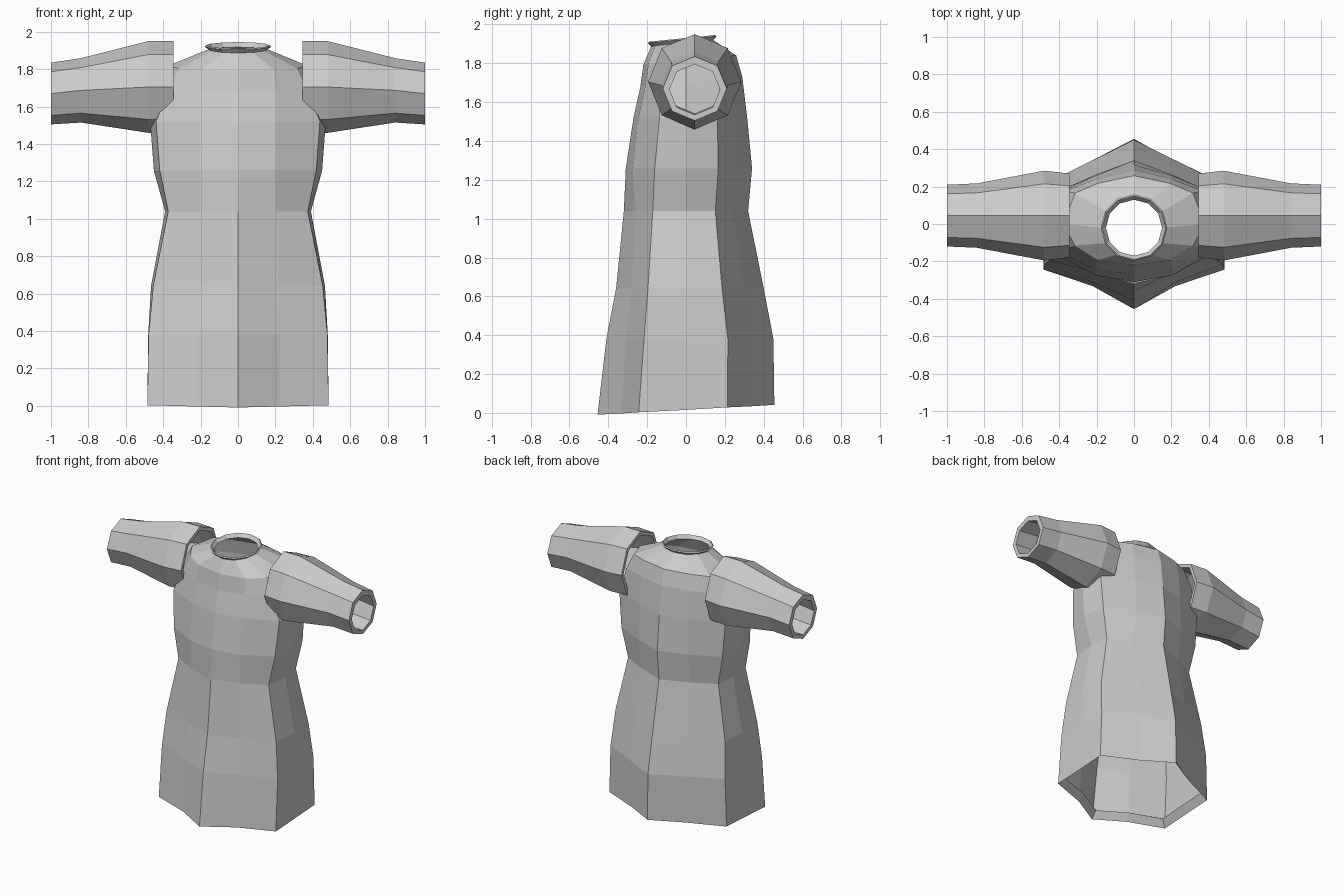
import bpy, bmesh
from math import sin, cos, pi

old = bpy.data.objects.get("Cube")
if old:
    bpy.data.objects.remove(old, do_unlink=True)

cloth = bpy.data.materials.new("light_grey_cloth")
cloth.use_nodes = True
GREY = (0.6, 0.6, 0.6, 1)
cloth.diffuse_color = GREY
cloth.node_tree.nodes["Principled BSDF"].inputs["Base Color"].default_value = GREY


def loft(name, rings):
    """Skin a list of equal closed rings with quads."""
    bm = bmesh.new()
    loops = [[bm.verts.new(p) for p in ring] for ring in rings]
    n = len(loops[0])
    for a, b in zip(loops, loops[1:]):
        for i in range(n):
            j = (i + 1) % n
            bm.faces.new((a[i], a[j], b[j], b[i]))
    bmesh.ops.recalc_face_normals(bm, faces=bm.faces)
    mesh = bpy.data.meshes.new(name)
    bm.to_mesh(mesh)
    bm.free()
    mesh.materials.append(cloth)
    ob = bpy.data.objects.new(name, mesh)
    bpy.context.collection.objects.link(ob)
    return ob


def body_ring(z, tilt, front, quarter, corner, side, back_corner, back_quarter, back):
    """Twelve-sided section from its +x half; tilt raises it towards the back."""
    half = [quarter, corner, (side, 0), back_corner, back_quarter]
    pts = [(0, front)] + half + [(0, back)] + [(-x, y) for x, y in reversed(half)]
    return [(x, y, z + tilt * y) for x, y in pts]


def neck_ring(r, z):
    """Round neckline, one point for each body column."""
    pts = [(r * sin(i * pi / 6), -0.02 - r * cos(i * pi / 6)) for i in range(12)]
    return [(x, y, z + 0.1 * y) for x, y in pts]


# Tunic body, from hem to neckline
hem = body_ring(0.025, 0.056, -.45, (.22, -.33), (.48, -.24), .48, (.48, .21), (.22, .33), .45)
hem_fold = [(x * 0.94, y * 0.94, z + 0.05) for x, y, z in hem]
body = loft("tunic_body", [
    hem_fold,
    hem,
    body_ring(0.38, 0, -.40, (.22, -.30), (.47, -.21), .47, (.465, .21), (.22, .33), .44),
    body_ring(0.64, 0, -.35, (.21, -.27), (.445, -.19), .455, (.445, .18), (.21, .29), .39),
    body_ring(1.04, 0, -.31, (.20, -.25), (.365, -.165), .38, (.365, .145), (.20, .23), .31),
    body_ring(1.26, 0, -.30, (.20, -.265), (.41, -.155), .44, (.41, .16), (.20, .255), .33),
    body_ring(1.52, 0, -.26, (.20, -.235), (.43, -.13), .46, (.43, .155), (.20, .25), .305),
    body_ring(1.70, .1, -.225, (.20, -.20), (.36, -.125), .43, (.36, .17), (.20, .23), .28),
    body_ring(1.81, .1, -.21, (.19, -.185), (.31, -.11), .37, (.31, .16), (.19, .21), .25),
    neck_ring(.15, 1.905),
    neck_ring(.17, 1.93),
])
shell = body.modifiers.new("cloth_thickness", "SOLIDIFY")
shell.thickness = 0.01
shell.offset = -1


def sleeve_ring(x, z, ry, rz):
    """Octagon with a point at the top."""
    return [(x, 0.045 + ry * sin(i * pi / 4), z + rz * cos(i * pi / 4)) for i in range(8)]


# Sleeves: outer skin, cuff rim, then the lining back to the shoulder
SLEEVE = [
    (.345, 1.705, .225, .245), (.48, 1.705, .24, .245),
    (.84, 1.687, .172, .172), (1.0, 1.67, .165, .165),
    (1.0, 1.665, .13, .13), (.84, 1.68, .138, .138),
    (.48, 1.705, .21, .21), (.345, 1.705, .20, .215),
    (.345, 1.705, .225, .245),
]
for sx, label in ((1, "left"), (-1, "right")):
    loft(label + "_sleeve", [sleeve_ring(sx * x, z, ry, rz) for x, z, ry, rz in SLEEVE])
